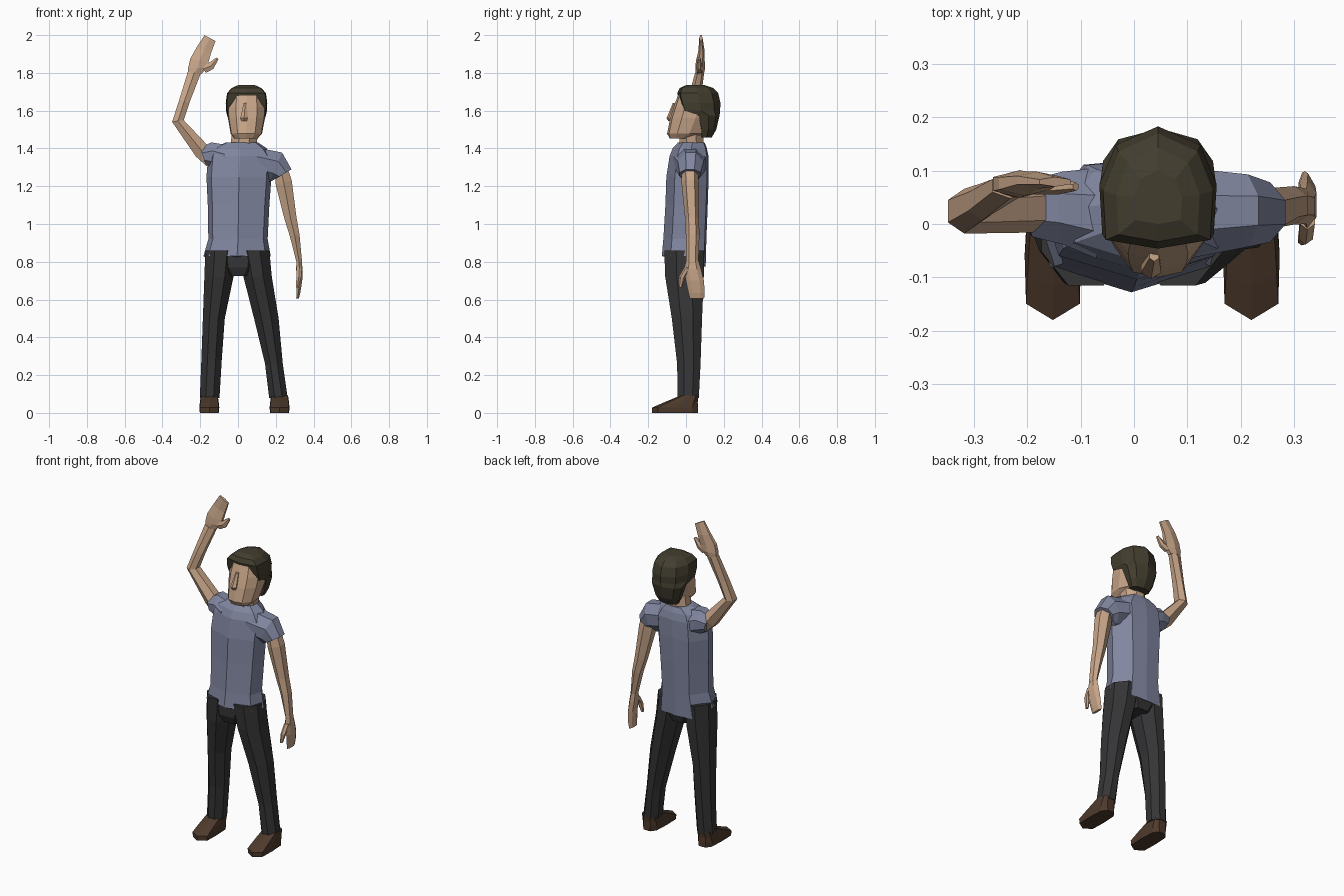
import bpy, bmesh
from math import cos, sin


def material(name, r, g, b):
    m = bpy.data.materials.new(name)
    m.diffuse_color = (r, g, b, 1)
    return m


SKIN = material("skin", 0.58, 0.38, 0.25)
SHIRT = material("shirt_cloth", 0.22, 0.24, 0.35)
PANTS = material("pants_cloth", 0.035, 0.035, 0.037)
SHOE = material("shoe_leather", 0.075, 0.042, 0.025)
HAIR = material("hair_brown", 0.055, 0.047, 0.028)


def mirrored(half):
    """Close a right-hand half outline (front to back) by mirroring it in x."""
    return half + [(-x, y) for x, y in reversed(half) if x]


OCT = mirrored([(0.4, -1), (1, -0.4), (1, 0.4), (0.4, 1)])
HEX = mirrored([(0, -1), (1, -0.5), (1, 0.5), (0, 1)])
TORSO = mirrored([(0, -1), (0.85, -0.6), (1, 0.1), (0.58, 0.92), (0, 1)])
FACE = mirrored([(0, -1), (0.55, -0.9), (0.95, -0.45), (1, 0.2), (0.6, 1)])
HAIRCUT = mirrored([(0, -1), (0.95, -0.85), (1, 0), (0.72, 0.68), (0, 1)])
SOLE = mirrored([(0, -1), (0.95, -0.75), (1, 0), (0.9, 0.75), (0.45, 1)])


def loft(name, mat, profile, rings):
    """Skin rings of (x, y, z, half width, half depth, tilt, drop of back half)."""
    bm = bmesh.new()
    loops = []
    for ring in rings:
        x, y, z, a, b, tilt, drop = tuple(ring) + (0,) * (7 - len(ring))
        loops.append([bm.verts.new((x + a * u * cos(tilt), y + b * v,
                                    z + a * u * sin(tilt) - drop * max(0, y + b * v)))
                      for u, v in profile])
    n = len(profile)
    for lo, hi in zip(loops, loops[1:]):
        for i in range(n):
            j = (i + 1) % n
            bm.faces.new((lo[i], lo[j], hi[j], hi[i]))
    bm.faces.new(loops[0][::-1])
    bm.faces.new(loops[-1])
    bmesh.ops.recalc_face_normals(bm, faces=bm.faces)
    mesh = bpy.data.meshes.new(name)
    bm.to_mesh(mesh)
    bm.free()
    mesh.materials.append(mat)
    obj = bpy.data.objects.new(name, mesh)
    bpy.context.collection.objects.link(obj)
    return obj


# Shoes
for side, x in (("right", -0.152), ("left", 0.22)):
    loft(side + "_shoe", SHOE, SOLE, [
        (x, -0.058, 0, 0.05, 0.122), (x, -0.058, 0.028, 0.053, 0.122),
        (x, -0.028, 0.055, 0.05, 0.09), (x, 0.018, 0.092, 0.045, 0.047)])

# Trousers
loft("right_trouser_leg", PANTS, OCT, [
    (-0.15, 0.012, 0.08, 0.052, 0.056), (-0.14, 0.015, 0.28, 0.054, 0.062),
    (-0.128, 0.005, 0.5, 0.058, 0.08), (-0.101, -0.008, 0.72, 0.077, 0.102),
    (-0.09, -0.01, 0.86, 0.083, 0.105)])
loft("left_trouser_leg", PANTS, OCT, [
    (0.214, 0.012, 0.08, 0.049, 0.056), (0.19, 0.015, 0.26, 0.047, 0.062),
    (0.15, 0.005, 0.5, 0.065, 0.08), (0.104, -0.008, 0.72, 0.075, 0.102),
    (0.083, -0.01, 0.86, 0.083, 0.105)])
loft("trouser_seat", PANTS, OCT, [
    (0.002, -0.006, 0.725, 0.08, 0.085), (0, -0.008, 0.77, 0.13, 0.1),
    (0, -0.008, 0.86, 0.15, 0.1)])

# Shirt body and sleeves
loft("shirt", SHIRT, TORSO, [
    (-0.005, -0.012, 0.83, 0.178, 0.116, 0, 0.55), (0, -0.006, 0.92, 0.157, 0.114),
    (0.003, 0.003, 1.1, 0.163, 0.112), (0.005, 0.008, 1.25, 0.172, 0.112),
    (0.012, 0.016, 1.36, 0.17, 0.103), (0.01, 0.02, 1.402, 0.14, 0.09),
    (0.02, 0.028, 1.432, 0.085, 0.07)])
loft("left_sleeve", SHIRT, OCT, [
    (0.1, 0.02, 1.325, 0.08, 0.085, 1.57), (0.2, 0.025, 1.3, 0.085, 0.068, 1.17),
    (0.237, 0.022, 1.262, 0.054, 0.056, 0.53)])
loft("right_sleeve", SHIRT, OCT, [
    (-0.07, 0.02, 1.335, 0.085, 0.085, 1.57), (-0.13, 0.03, 1.358, 0.075, 0.068, 1.72),
    (-0.185, 0.03, 1.357, 0.05, 0.054, 1.88)])

# Hanging arm with hand and thumb
loft("left_arm", SKIN, HEX, [
    (0.225, 0.02, 1.3, 0.035, 0.045, 0.4), (0.242, 0.022, 1.22, 0.044, 0.046, 0.3),
    (0.278, 0.032, 1.03, 0.032, 0.037, 0.2), (0.3, 0.035, 0.94, 0.026, 0.036, 0.15),
    (0.324, 0.033, 0.8, 0.015, 0.033)])
loft("left_hand", SKIN, HEX, [
    (0.323, 0.033, 0.81, 0.014, 0.032), (0.325, 0.035, 0.76, 0.017, 0.045),
    (0.326, 0.047, 0.7, 0.014, 0.048), (0.32, 0.056, 0.635, 0.01, 0.043),
    (0.315, 0.058, 0.606, 0.007, 0.038)])
loft("left_thumb", SKIN, HEX, [
    (0.325, 0.01, 0.77, 0.014, 0.02), (0.322, -0.02, 0.72, 0.013, 0.018),
    (0.314, -0.03, 0.665, 0.007, 0.01)])

# Raised arm with hand and thumb
loft("right_arm", SKIN, HEX, [
    (-0.14, 0.025, 1.33, 0.035, 0.045, 0.8), (-0.19, 0.03, 1.385, 0.043, 0.046, 0.7),
    (-0.318, 0.024, 1.545, 0.031, 0.042, 0.15), (-0.284, 0.042, 1.65, 0.028, 0.035, -0.3),
    (-0.232, 0.072, 1.8, 0.034, 0.024, -0.2)])
loft("right_hand", SKIN, HEX, [
    (-0.23, 0.073, 1.795, 0.034, 0.022, -0.1), (-0.214, 0.075, 1.825, 0.05, 0.026),
    (-0.205, 0.076, 1.865, 0.049, 0.023, -0.2), (-0.181, 0.082, 1.92, 0.041, 0.016, -0.35),
    (-0.148, 0.079, 1.984, 0.033, 0.009, -0.5)])
loft("right_thumb", SKIN, HEX, [
    (-0.185, 0.073, 1.82, 0.025, 0.018, -0.9), (-0.143, 0.07, 1.837, 0.02, 0.015, -0.9),
    (-0.109, 0.07, 1.877, 0.007, 0.008, -0.7)])

# Neck, head and nose
loft("neck", SKIN, OCT, [
    (0.025, 0.03, 1.39, 0.068, 0.062), (0.04, 0.028, 1.5, 0.07, 0.064)])
loft("head", SKIN, FACE, [
    (0.043, -0.03, 1.452, 0.06, 0.055), (0.044, -0.002, 1.478, 0.083, 0.098),
    (0.045, 0.028, 1.56, 0.098, 0.112), (0.045, 0.042, 1.62, 0.102, 0.107),
    (0.045, 0.05, 1.69, 0.092, 0.09), (0.045, 0.05, 1.71, 0.06, 0.06)])
loft("nose", SKIN, HEX, [
    (0.032, -0.078, 1.545, 0.014, 0.016), (0.032, -0.08, 1.56, 0.019, 0.023),
    (0.038, -0.058, 1.64, 0.009, 0.012)])

# Hair
loft("hair", HAIR, HAIRCUT, [
    (0.045, 0.108, 1.458, 0.06, 0.028), (0.045, 0.118, 1.5, 0.08, 0.042),
    (0.045, 0.118, 1.575, 0.103, 0.06), (0.045, 0.08, 1.6, 0.108, 0.1),
    (0.045, 0.074, 1.64, 0.11, 0.109), (0.045, 0.062, 1.693, 0.103, 0.108),
    (0.045, 0.055, 1.72, 0.078, 0.088), (0.045, 0.05, 1.735, 0.045, 0.05)])
